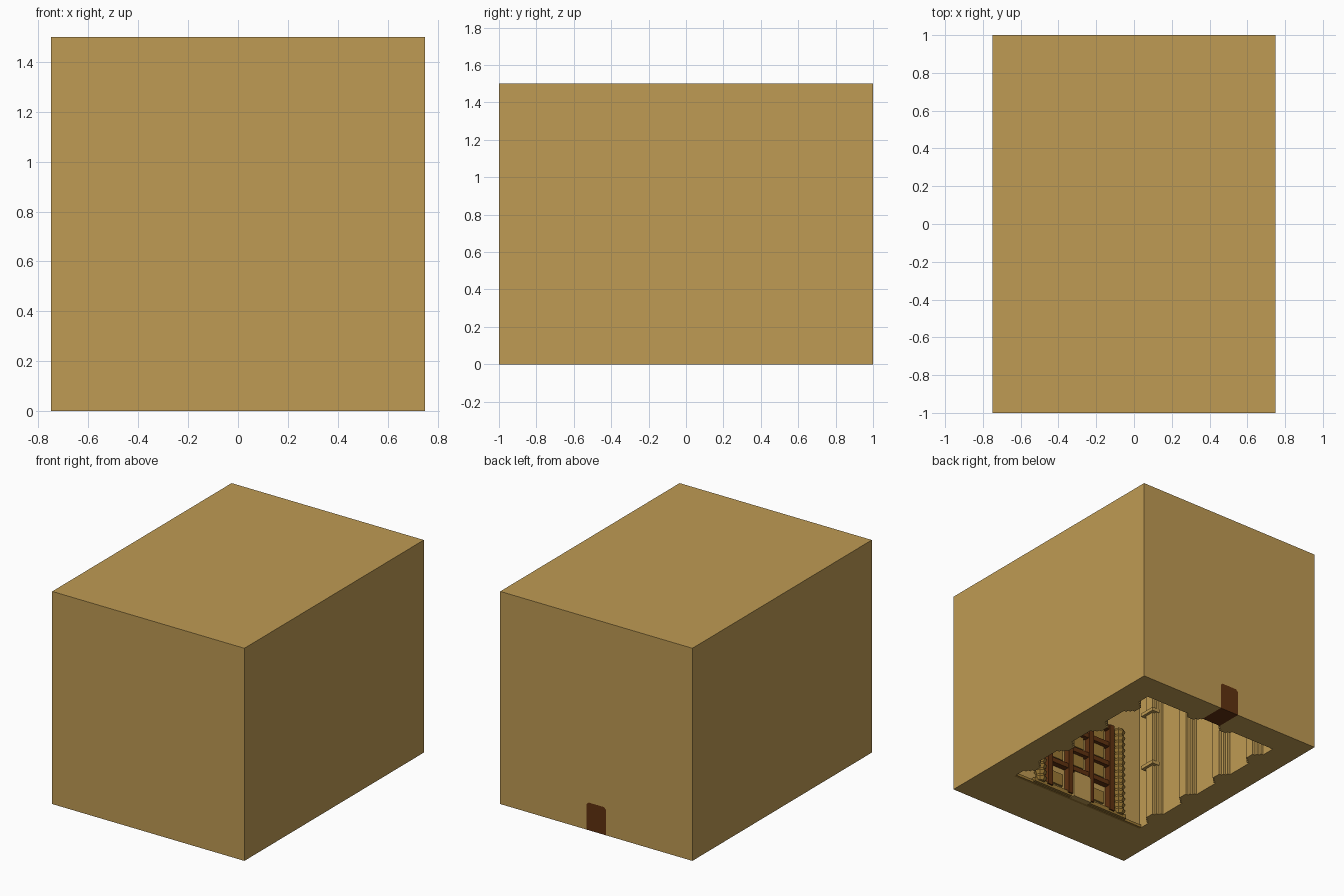
import bpy, bmesh, math

old = bpy.data.objects.get("Cube")
if old:
    bpy.data.objects.remove(old, do_unlink=True)


def material(name, rgb):
    m = bpy.data.materials.new(name)
    m.use_nodes = True
    m.diffuse_color = (*rgb, 1)
    m.node_tree.nodes["Principled BSDF"].inputs["Base Color"].default_value = (*rgb, 1)
    return m


SAND = material("sandstone", (0.521, 0.328, 0.087))
WOOD = material("dark_wood", (0.117, 0.031, 0.005))
GOLD = material("dull_gold", (0.33, 0.19, 0.035))


def make(name, bm, mat):
    bmesh.ops.recalc_face_normals(bm, faces=bm.faces)
    me = bpy.data.meshes.new(name)
    bm.to_mesh(me)
    bm.free()
    me.materials.append(mat)
    ob = bpy.data.objects.new(name, me)
    bpy.context.collection.objects.link(ob)
    return ob


def boxes(name, mat, spans):
    """One object made of boxes given as (x0, x1, y0, y1, z0, z1)."""
    bm = bmesh.new()
    for x0, x1, y0, y1, z0, z1 in spans:
        for v in bmesh.ops.create_cube(bm, size=1)["verts"]:
            v.co = ((x0 + x1) / 2 + v.co.x * (x1 - x0),
                    (y0 + y1) / 2 + v.co.y * (y1 - y0),
                    (z0 + z1) / 2 + v.co.z * (z1 - z0))
    return make(name, bm, mat)


def door_block(name, mat, y0, y1, z0):
    """Slab with clipped top corners."""
    w, h, c = 0.075, 0.195, 0.015
    prof = [(-w, z0), (w, z0), (w, h - c), (w - c, h), (c - w, h), (-w, h - c)]
    bm = bmesh.new()
    face = bm.faces.new([bm.verts.new((x, y0, z)) for x, z in prof])
    new = bmesh.ops.extrude_face_region(bm, geom=[face])["geom"]
    bmesh.ops.translate(bm, vec=(0, y1 - y0, 0),
                        verts=[g for g in new if isinstance(g, bmesh.types.BMVert)])
    return make(name, bm, mat)


def subtract(ob, cutter):
    mod = ob.modifiers.new(cutter.name, "BOOLEAN")
    mod.operation = "DIFFERENCE"
    mod.solver = "EXACT"
    mod.object = cutter
    cutter.hide_render = True
    cutter.hide_set(True)
    cutter.display_type = "WIRE"


# Outer block, hollowed from below, with a doorway through the back wall
RX, Y0, Y1, TOP = 0.55, -0.60, 0.80, 1.30
hall = boxes("hall_block", SAND, [(-0.75, 0.75, -1, 1, 0, 1.5)])
subtract(hall, boxes("room_cutter", SAND, [(-RX, RX, Y0, Y1, -0.2, TOP)]))
subtract(hall, door_block("doorway_cutter", SAND, 0.7, 1.1, -0.1))
bpy.context.view_layer.update()
evaluated = hall.evaluated_get(bpy.context.evaluated_depsgraph_get())
carved = bpy.data.meshes.new_from_object(evaluated)
hall.modifiers.clear()
hall.data = carved
for cutter in ("room_cutter", "doorway_cutter"):
    bpy.data.objects.remove(bpy.data.objects[cutter], do_unlink=True)

# Door filling the doorway
door_block("back_door", WOOD, 0.81, 1.0, 0)

# Stepped pilasters along both side walls
steps = [(0.075, 0.02), (0.055, 0.04), (0.035, 0.06)]
for side, sx in (("left", 1), ("right", -1)):
    for i, y in enumerate((0.625, 0.275, -0.075, -0.425)):
        parts = []
        for half, out in steps:
            a, b = sorted((sx * (RX + 0.01), sx * (RX - out)))
            parts.append((a, b, y - half, y + half, 0, TOP))
        if i == 3:  # banded pilaster beside the screen
            for z in (0.38, 0.79):
                a, b = sorted((sx * (RX + 0.01), sx * (RX - 0.08)))
                parts.append((a, b, y - 0.06, y + 0.06, z, z + 0.025))
        boxes(f"{side}_pilaster_{i + 1}", SAND, parts)

# Pilasters beside the door
for side, sx in (("left", 1), ("right", -1)):
    x = sx * 0.14
    boxes(f"{side}_door_pilaster", SAND,
          [(x - 0.05, x + 0.05, Y1 - 0.02, Y1 + 0.01, 0, TOP),
           (x - 0.03, x + 0.03, Y1 - 0.04, Y1 + 0.01, 0, TOP)])

# Wooden lattice screen on the front wall
yf = Y0 + 0.05
posts = [(x - 0.02, x + 0.02, Y0 - 0.01, yf, 0.02, 0.68) for x in (-0.27, -0.09, 0.09, 0.27)]
rails = [(-0.29, 0.29, Y0 - 0.01, yf - 0.008, z, z + 0.035) for z in (0.21, 0.36, 0.51, 0.645)]
boxes("screen_frame", WOOD, posts + rails)
boxes("screen_panels", GOLD,
      [(x - 0.045, x + 0.045, Y0 - 0.01, Y0 + 0.015, z, z + 0.09)
       for x in (-0.18, 0, 0.18) for z in (0.07, 0.27, 0.42, 0.56) if x or z > 0.1])

# Beaded gold columns framing the screen
for side, sx in (("left", 1), ("right", -1)):
    bm = bmesh.new()
    for i in range(14):
        z = 0.045 + i * 0.047
        for r0, r1, dz in ((0.03, 0.045, -0.012), (0.045, 0.03, 0.012)):
            new = bmesh.ops.create_cone(bm, cap_ends=True, segments=8,
                                        radius1=r0, radius2=r1, depth=0.024)["verts"]
            bmesh.ops.translate(bm, verts=new, vec=(sx * 0.345, Y0 + 0.03, z + dz))
    make(f"{side}_beaded_column", bm, GOLD)

# Small front door, with the low step under the screen
door_block("front_door", SAND, Y0 - 0.01, Y0 + 0.06, 0)
boxes("screen_step", GOLD, [(-RX, RX, Y0 - 0.01, Y0 + 0.02, 0, 0.02),
                            (-0.4, 0.4, Y0 - 0.01, Y0 + 0.04, 0.005, 0.035)])
